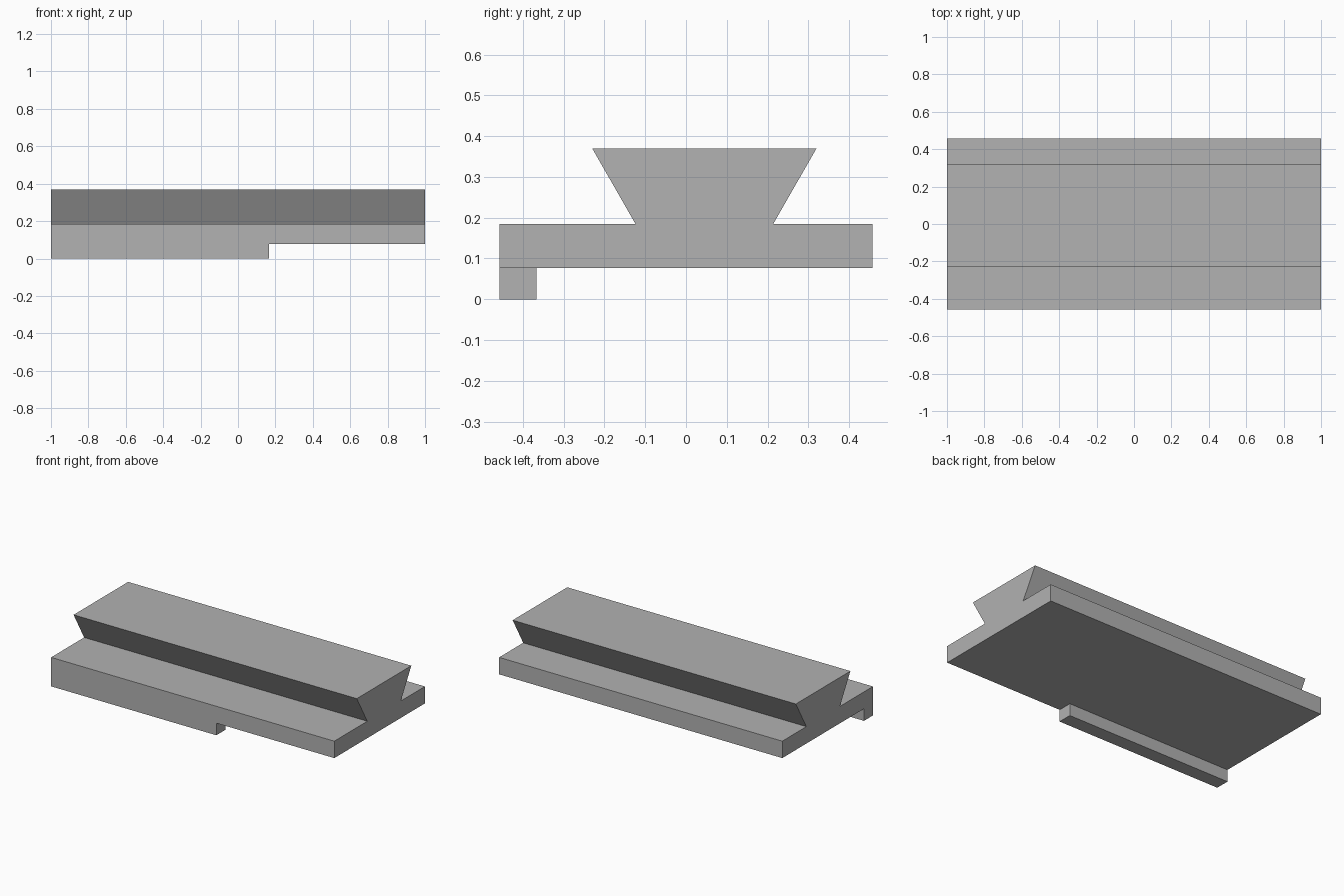
import bpy
import bmesh
from mathutils import Vector

if "Cube" in bpy.data.objects:
    bpy.data.objects.remove(bpy.data.objects["Cube"], do_unlink=True)

grey = bpy.data.materials.new("plain grey")
grey.use_nodes = True
colour = (0.445, 0.445, 0.445, 1)
grey.diffuse_color = colour
grey.node_tree.nodes["Principled BSDF"].inputs["Base Color"].default_value = colour


def extrude_along_x(name, profile, x_start, x_end):
    """Solid made by sweeping a (y, z) profile along x."""
    bm = bmesh.new()
    face = bm.faces.new([bm.verts.new((x_start, y, z)) for y, z in profile])
    swept = bmesh.ops.extrude_face_region(bm, geom=[face], use_keep_orig=True)
    moved = [v for v in swept["geom"] if isinstance(v, bmesh.types.BMVert)]
    bmesh.ops.translate(bm, vec=Vector((x_end - x_start, 0, 0)), verts=moved)
    bmesh.ops.recalc_face_normals(bm, faces=bm.faces)
    mesh = bpy.data.meshes.new(name)
    bm.to_mesh(mesh)
    bm.free()
    mesh.materials.append(grey)
    obj = bpy.data.objects.new(name, mesh)
    bpy.context.collection.objects.link(obj)
    return obj


HALF_WIDTH = 0.457
PLATE_BOTTOM, PLATE_TOP, RAIL_TOP = 0.077, 0.185, 0.37
RAIL_CENTRE, NECK, CROWN = 0.045, 0.169, 0.275

# Base plate with the off-centre dovetail rail on top
rail = extrude_along_x("dovetail_rail_plate", [
    (-HALF_WIDTH, PLATE_BOTTOM),
    (HALF_WIDTH, PLATE_BOTTOM),
    (HALF_WIDTH, PLATE_TOP),
    (RAIL_CENTRE + NECK, PLATE_TOP),
    (RAIL_CENTRE + CROWN, RAIL_TOP),
    (RAIL_CENTRE - CROWN, RAIL_TOP),
    (RAIL_CENTRE - NECK, PLATE_TOP),
    (-HALF_WIDTH, PLATE_TOP),
], -1, 1)

# Locating lip under the front edge, merged into the plate
lip = extrude_along_x("locating_lip", [
    (-HALF_WIDTH, 0),
    (-0.367, 0),
    (-0.367, PLATE_BOTTOM),
    (-HALF_WIDTH, PLATE_BOTTOM),
], -1, 0.167)

union = rail.modifiers.new("join lip", 'BOOLEAN')
union.operation = 'UNION'
union.solver = 'EXACT'
union.object = lip
bpy.context.view_layer.objects.active = rail
bpy.ops.object.modifier_apply(modifier=union.name)
bpy.data.objects.remove(lip, do_unlink=True)
